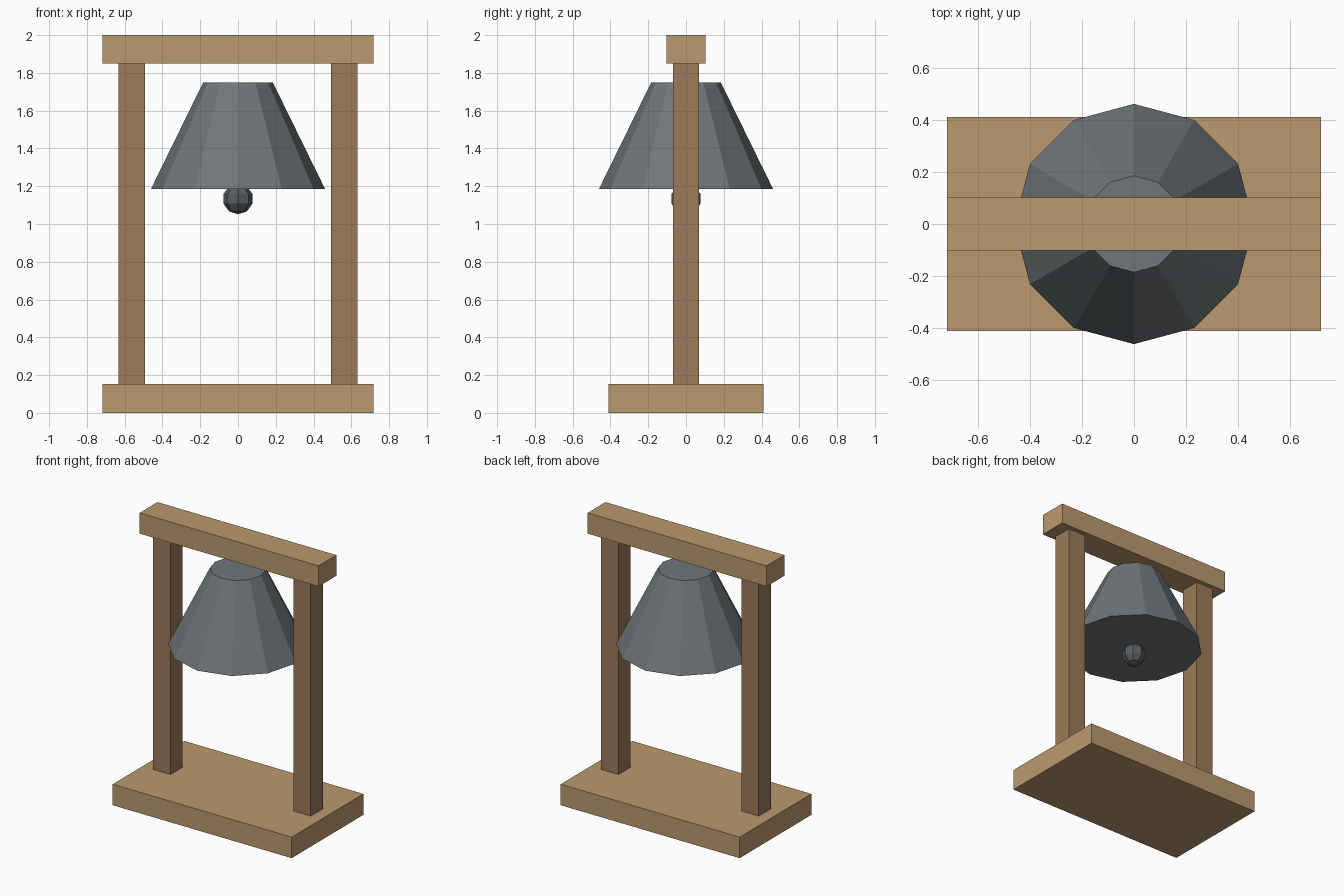
import bpy

if "Cube" in bpy.data.objects:
    bpy.data.objects.remove(bpy.data.objects["Cube"])


def material(name, rgb):
    m = bpy.data.materials.new(name)
    m.diffuse_color = (*rgb, 1)
    m.use_nodes = True
    m.node_tree.nodes["Principled BSDF"].inputs["Base Color"].default_value = m.diffuse_color
    return m


wood = material("light_wood", (0.50, 0.32, 0.16))
dark_wood = material("dark_wood", (0.33, 0.20, 0.10))
iron = material("iron", (0.16, 0.18, 0.19))
dark_iron = material("dark_iron", (0.10, 0.11, 0.12))


def finish(name, mat):
    ob = bpy.context.object
    ob.name = name
    ob.data.materials.append(mat)
    return ob


def box(name, x, half_x, half_y, z0, z1, mat):
    bpy.ops.mesh.primitive_cube_add(size=2, location=(x, 0, (z0 + z1) / 2))
    ob = finish(name, mat)
    ob.scale = (half_x, half_y, (z1 - z0) / 2)
    bpy.ops.object.transform_apply(location=False, rotation=False, scale=True)


# Wooden frame: base slab, two posts, top beam
box("base", 0, 0.717, 0.41, 0, 0.152, wood)
for side, x in (("left", -0.562), ("right", 0.562)):
    box(side + "_post", x, 0.07, 0.07, 0.005, 1.86, dark_wood)
box("top_beam", 0, 0.717, 0.102, 1.85, 2.0, wood)

# Twelve-sided closed bell
z0, z1 = 1.185, 1.748
bpy.ops.mesh.primitive_cone_add(vertices=12, radius1=0.461, radius2=0.185,
                                depth=z1 - z0, location=(0, 0, (z0 + z1) / 2))
finish("bell", iron)

# Faceted clapper poking out below the bell
bpy.ops.mesh.primitive_uv_sphere_add(segments=8, ring_count=5, radius=0.081,
                                     location=(0, 0, 1.133))
finish("clapper", dark_iron)
